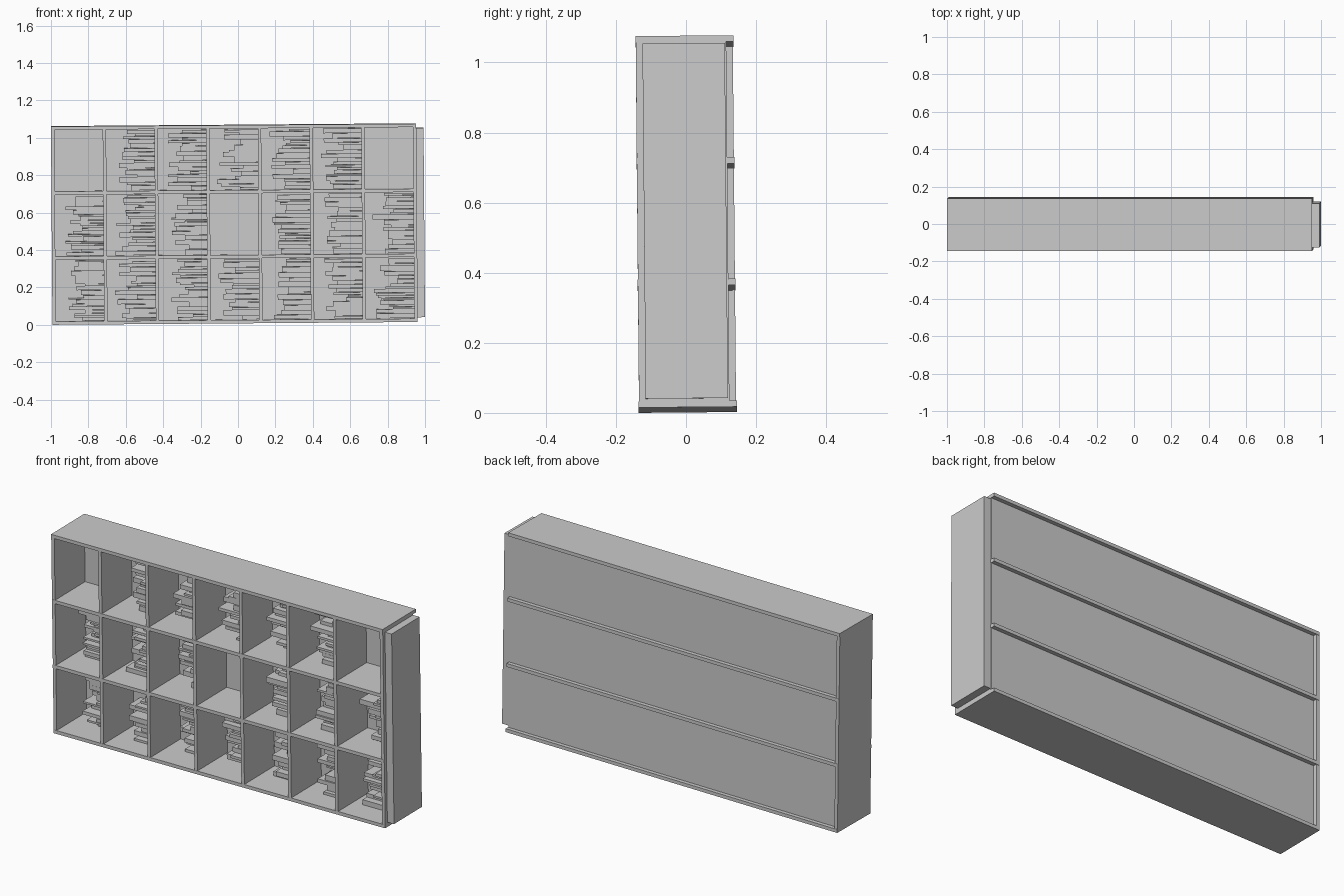
import bpy
import bmesh
import random
from mathutils import Matrix, Vector

random.seed(7)
if "Cube" in bpy.data.objects:
    bpy.data.objects.remove(bpy.data.objects["Cube"])

# Single plain grey
grey = bpy.data.materials.new("plain_grey")
grey.use_nodes = True
grey.diffuse_color = (0.6, 0.6, 0.6, 1)
grey.node_tree.nodes["Principled BSDF"].inputs["Base Color"].default_value = (0.6, 0.6, 0.6, 1)

# The whole case leans very slightly
LEAN = (Matrix.Translation((0.004, 0.005, 0.009))
        @ Matrix.Rotation(-0.0077, 4, 'Y') @ Matrix.Rotation(0.009, 4, 'X'))


def boxes(name, bounds):
    """One object made of boxes, each given by its low and high corner."""
    bm = bmesh.new()
    for low, high in bounds:
        low, high = Vector(low), Vector(high)
        place = Matrix.Translation((low + high) / 2) @ Matrix.Diagonal((*(high - low), 1))
        bmesh.ops.create_cube(bm, size=1, matrix=LEAN @ place)
    mesh = bpy.data.meshes.new(name)
    bm.to_mesh(mesh)
    bm.free()
    mesh.materials.append(grey)
    obj = bpy.data.objects.new(name, mesh)
    bpy.context.collection.objects.link(obj)
    return obj


LEFT, RIGHT = -0.996, 0.957
FRONT, BACK, PANEL = -0.14, 0.14, 0.114
HEIGHT, THICK = 1.06, 0.018
COLUMNS, ROWS = 7, 3
pitch_x = (RIGHT - LEFT - THICK) / COLUMNS
pitch_z = (HEIGHT - THICK) / ROWS

# Horizontal boards run the full depth and stand proud of the back
board_names = ["bottom_board", "lower_shelf", "upper_shelf", "top_board"]
for i, name in enumerate(board_names):
    z = i * pitch_z
    boxes(name, [((LEFT, FRONT, z), (RIGHT, BACK, z + THICK))])

# Upright boards: outer sides and the dividers between columns
for i in range(COLUMNS + 1):
    x = LEFT + i * pitch_x
    name = {0: "right_side", COLUMNS: "left_side"}.get(i, f"divider_{i}")
    depth = BACK - 0.002 if i == 0 else PANEL
    boxes(name, [((x, FRONT + 0.001, 0.004), (x + THICK, depth, HEIGHT - 0.004))])

# Recessed back and the thick base panel on the end
boxes("back_panel", [((LEFT + 0.002, PANEL, 0.005), (RIGHT - 0.002, PANEL + 0.005, HEIGHT - 0.005))])
boxes("end_panel", [((RIGHT - 0.004, -0.12, 0.025), (0.996, 0.115, 1.038))])

# Books lie against one upright of every filled compartment
EMPTY = {(2, 0), (2, 6), (1, 3)}
for row in range(ROWS):
    for col in range(COLUMNS):
        if (row, col) in EMPTY:
            continue
        wall = LEFT + (col + 1) * pitch_x
        z = row * pitch_z + THICK + 0.002
        top = (row + 1) * pitch_z - 0.004
        books = []
        while z < top - 0.008:
            thick = min(random.uniform(0.01, 0.03), top - z)
            length = random.triangular(0.07, 0.225, 0.17)
            front = FRONT + random.uniform(0.11, 0.17)
            books.append(((wall - length, front, z), (wall, PANEL, z + thick - 0.001)))
            z += thick
        boxes(f"books_row{row + 1}_column{col + 1}", books)
